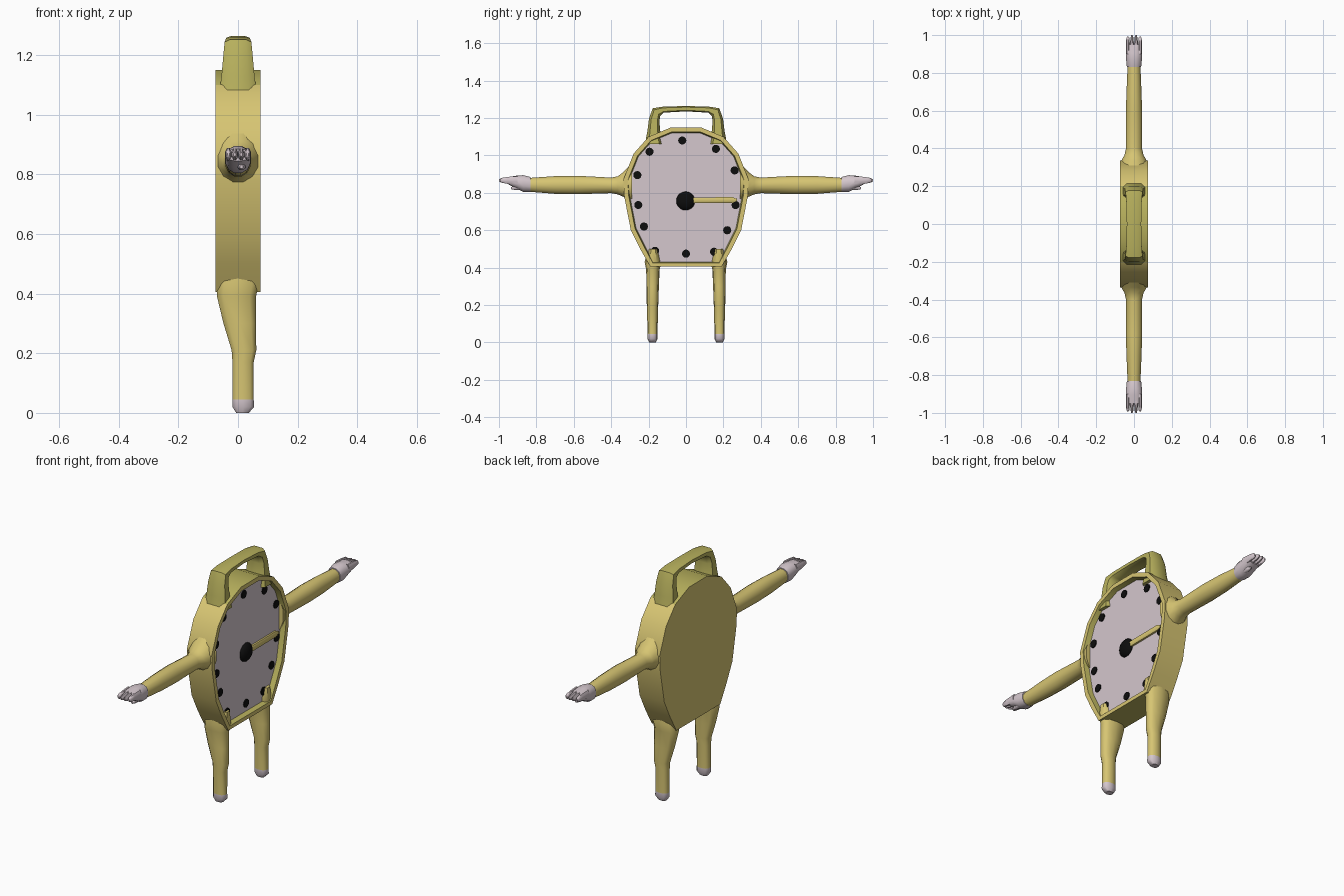
import bpy, bmesh, math
from mathutils import Vector, Matrix

if "Cube" in bpy.data.objects:
    bpy.data.objects.remove(bpy.data.objects["Cube"])


def material(name, rgb):
    m = bpy.data.materials.new(name)
    m.diffuse_color = (*rgb, 1)
    m.use_nodes = True
    m.node_tree.nodes["Principled BSDF"].inputs["Base Color"].default_value = m.diffuse_color
    return m


YELLOW = material("warm yellow", (0.68, 0.56, 0.17))
OLIVE = material("olive yellow", (0.48, 0.44, 0.11))
PALE = material("pale pink", (0.66, 0.57, 0.61))
BLACK = material("black", (0.004, 0.004, 0.004))


def finish(bm, name, mats, angle=40):
    bmesh.ops.recalc_face_normals(bm, faces=bm.faces)
    me = bpy.data.meshes.new(name)
    bm.to_mesh(me)
    bm.free()
    for m in mats:
        me.materials.append(m)
    ob = bpy.data.objects.new(name, me)
    bpy.context.collection.objects.link(ob)
    bpy.ops.object.select_all(action='DESELECT')
    ob.select_set(True)
    bpy.context.view_layer.objects.active = ob
    bpy.ops.object.shade_smooth_by_angle(angle=math.radians(angle))
    return ob


def loft(name, rings, mats, n=10, power=1.0, rule=None, angle=50):
    """Skin rings of (centre, u, v); power < 1 makes the section boxier."""
    bm = bmesh.new()
    loops = []
    for c, u, v in rings:
        loop = []
        for i in range(n):
            a = 2 * math.pi * (i + 0.5) / n
            ca, sa = math.cos(a), math.sin(a)
            p = (Vector(c) + Vector(u) * math.copysign(abs(ca) ** power, ca)
                 + Vector(v) * math.copysign(abs(sa) ** power, sa))
            loop.append(bm.verts.new(p))
        loops.append(loop)
    for a, b in zip(loops, loops[1:]):
        for i in range(n):
            j = (i + 1) % n
            bm.faces.new((a[i], a[j], b[j], b[i]))
    bm.faces.new(loops[0])
    bm.faces.new(loops[-1])
    if rule:
        for f in bm.faces:
            f.material_index = rule(f.calc_center_median())
    return finish(bm, name, mats, angle)


def along_y(side, rows):
    """Rows of (y, x, z, rx, rz)."""
    return [((x, side * y, z), (rx, 0, 0), (0, 0, rz)) for y, x, z, rx, rz in rows]


# Clock case: faceted outline, inset rim and recessed dial
half = [(0.19, 0.405), (0.245, 0.50), (0.295, 0.60), (0.33, 0.78), (0.335, 0.87),
        (0.28, 1.01), (0.20, 1.10), (0.08, 1.15)]
outline = half + [(-y, z) for y, z in reversed(half)]
bm = bmesh.new()
back = bm.faces.new([bm.verts.new((-0.075, y, z)) for y, z in outline])
ext = bmesh.ops.extrude_face_region(bm, geom=[back], use_keep_orig=True)
bmesh.ops.translate(bm, vec=(0.15, 0, 0),
                    verts=[g for g in ext["geom"] if isinstance(g, bmesh.types.BMVert)])
front = [g for g in ext["geom"] if isinstance(g, bmesh.types.BMFace)][0]
bmesh.ops.recalc_face_normals(bm, faces=bm.faces)
for f in bm.faces:
    c = f.calc_center_median()
    if abs(f.normal.x) < 0.5 and (c.z > 1.09 or c.z < 0.42):
        f.material_index = 1
bmesh.ops.inset_region(bm, faces=[front], thickness=0.024)
wall = bmesh.ops.inset_region(bm, faces=[front], thickness=0.006)["faces"]
for f in wall:
    f.material_index = 1
for v in front.verts:
    v.co.x = 0.047
front.material_index = 2
finish(bm, "clock_case", [YELLOW, OLIVE, PALE])


def disc(name, y, z, r, depth, x, mat):
    bm = bmesh.new()
    bmesh.ops.create_cone(bm, cap_ends=True, segments=12, radius1=r, radius2=r, depth=depth,
                          matrix=Matrix.Translation((x, y, z)) @ Matrix.Rotation(math.pi / 2, 4, 'Y'))
    return finish(bm, name, [mat])


# Hour dots
dots = [(-0.02, 1.08), (0.16, 1.035), (0.26, 0.92), (0.265, 0.735), (0.22, 0.60), (0.15, 0.485),
        (0, 0.475), (-0.165, 0.49), (-0.225, 0.62), (-0.255, 0.735), (-0.26, 0.895), (-0.195, 1.02)]
for i, (y, z) in enumerate(dots):
    disc(f"hour_dot_{i + 1}", y, z, 0.022, 0.006, 0.049, BLACK)

# Clock hand and its domed hub
loft("clock_hand", along_y(1, [(0.0, 0.052, 0.76, 0.009, 0.016), (0.25, 0.052, 0.762, 0.009, 0.016),
                              (0.272, 0.052, 0.762, 0.006, 0.006)]), [YELLOW], n=8, power=0.6)
bm = bmesh.new()
bmesh.ops.create_uvsphere(bm, u_segments=16, v_segments=10, radius=1,
                          matrix=Matrix.Translation((0.047, -0.002, 0.757)) @ Matrix.Diagonal((0.027, 0.05, 0.05, 1)))
finish(bm, "hand_hub", [BLACK])

# Carrying handle: boxy loop over the top
arch = [(0.172, 1.06, 0.068, 0.05, 0), (0.172, 1.13, 0.058, 0.036, 0), (0.17, 1.19, 0.052, 0.03, 15),
        (0.158, 1.232, 0.047, 0.030, 45), (0.12, 1.245, 0.043, 0.017, 85), (0.0, 1.250, 0.040, 0.015, 90)]
path = []
for y, z, rx, t, a in arch:
    a = math.radians(a)
    path.append((y, z, rx, t * math.cos(a), t * math.sin(a)))
path += [(-y, z, rx, -dy, dz) for y, z, rx, dy, dz in reversed(path[:-1])]
loft("carry_handle", [((0, y, z), (rx, 0, 0), (0, dy, dz)) for y, z, rx, dy, dz in path],
     [OLIVE], n=8, power=0.6)

for s, side in ((1, "right"), (-1, "left")):
    # Arm flaring into the case
    loft(f"{side}_arm", along_y(s, [
        (0.29, 0, 0.85, 0.074, 0.11), (0.335, 0, 0.845, 0.070, 0.068), (0.365, 0, 0.84, 0.052, 0.05),
        (0.40, 0, 0.84, 0.044, 0.043), (0.58, 0, 0.842, 0.045, 0.051), (0.70, 0, 0.842, 0.041, 0.049),
        (0.84, 0, 0.843, 0.035, 0.038)]), [YELLOW], n=12)
    # Glove with four fingers and a thumb
    loft(f"{side}_palm", along_y(s, [
        (0.832, 0, 0.845, 0.039, 0.041), (0.87, 0, 0.85, 0.043, 0.046), (0.905, 0, 0.857, 0.044, 0.036),
        (0.95, 0, 0.865, 0.043, 0.02)]), [PALE], n=12, power=0.85)
    for i in range(4):
        x = (i - 1.5) * 0.0215
        tip = 0.998 if i in (1, 2) else 0.99
        loft(f"{side}_finger_{i + 1}", along_y(s, [
            (0.90, x, 0.865, 0.012, 0.026), (0.955, x, 0.867, 0.011, 0.02),
            (0.985, x, 0.867, 0.009, 0.014), (tip + 0.002, x, 0.867, 0.004, 0.007)]), [PALE], n=8)
    loft(f"{side}_thumb", along_y(s, [
        (0.86, 0.01, 0.835, 0.018, 0.022), (0.91, 0.012, 0.828, 0.014, 0.014),
        (0.935, 0.012, 0.825, 0.006, 0.006)]), [PALE], n=8)
    # Leg with pale foot
    legs = [(0.50, 0, 0.175, 0.066, 0.03), (0.43, 0, 0.176, 0.072, 0.045), (0.39, -0.005, 0.177, 0.068, 0.036),
            (0.30, 0.006, 0.178, 0.057, 0.033), (0.21, 0.02, 0.179, 0.043, 0.031),
            (0.17, 0.017, 0.179, 0.037, 0.029), (0.045, 0.017, 0.179, 0.037, 0.027),
            (0.02, 0.018, 0.179, 0.038, 0.027), (0.0, 0.015, 0.179, 0.022, 0.018)]
    loft(f"{side}_leg", [((x, s * y, z), (rx, 0, 0), (0, ry, 0)) for z, x, y, rx, ry in legs],
         [YELLOW, PALE], n=10, power=0.8, rule=lambda c: int(c.z < 0.044))
